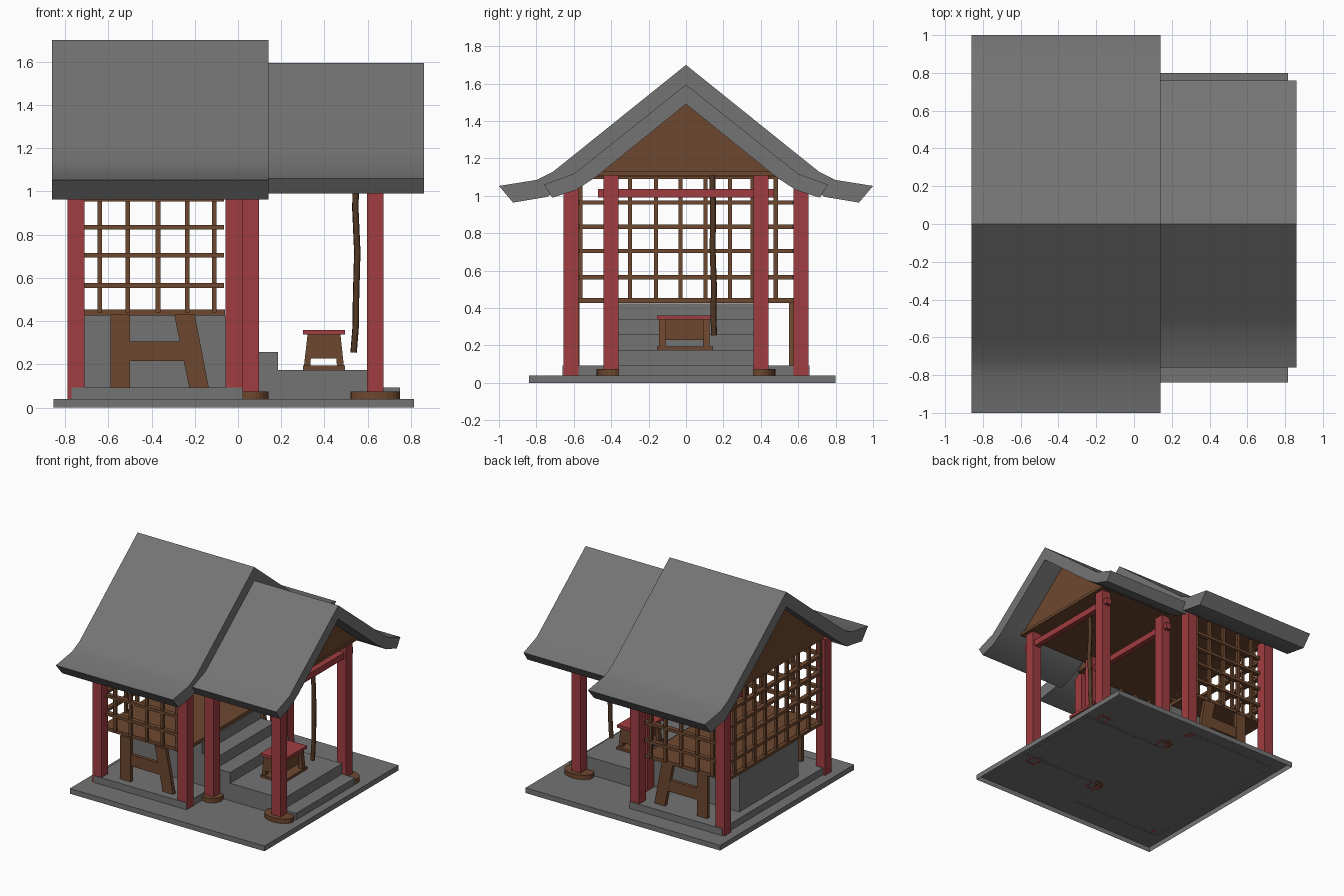
import bpy, bmesh
from math import radians
from mathutils import Matrix

if "Cube" in bpy.data.objects:
    bpy.data.objects.remove(bpy.data.objects["Cube"])


def material(name, rgb):
    m = bpy.data.materials.new(name)
    m.diffuse_color = (*rgb, 1)
    m.use_nodes = True
    m.node_tree.nodes["Principled BSDF"].inputs["Base Color"].default_value = m.diffuse_color
    return m


STONE = material("dark_stone", (0.175, 0.175, 0.175))
RED = material("red_paint", (0.35, 0.047, 0.052))
WOOD = material("wood", (0.155, 0.064, 0.028))
DARK = material("dark_rope", (0.085, 0.04, 0.018))


def finish(name, bm, mat, open_bottom=False):
    bmesh.ops.recalc_face_normals(bm, faces=bm.faces)
    if open_bottom:
        bmesh.ops.delete(bm, geom=[f for f in bm.faces if f.normal.z < -0.9], context="FACES_ONLY")
    me = bpy.data.meshes.new(name)
    bm.to_mesh(me)
    bm.free()
    me.materials.append(mat)
    ob = bpy.data.objects.new(name, me)
    bpy.context.collection.objects.link(ob)
    return ob


def add_box(bm, x0, x1, y0, y1, z0, z1):
    m = Matrix.Translation(((x0 + x1) / 2, (y0 + y1) / 2, (z0 + z1) / 2))
    m = m @ Matrix.Diagonal((x1 - x0, y1 - y0, z1 - z0, 1))
    bmesh.ops.create_cube(bm, size=1, matrix=m)


def boxes(name, dims, mat, open_bottom=False):
    bm = bmesh.new()
    for d in dims:
        add_box(bm, *d)
    return finish(name, bm, mat, open_bottom)


def extrude(name, pts, axis, a, b, mat, open_bottom=False):
    """Extrude a closed 2D outline: axis x takes (y, z), y takes (x, z), z takes (x, y)."""
    place = {"x": lambda p: (a, p[0], p[1]), "y": lambda p: (p[0], a, p[1]),
             "z": lambda p: (p[0], p[1], a)}[axis]
    bm = bmesh.new()
    face = bm.faces.new([bm.verts.new(place(p)) for p in pts])
    new = bmesh.ops.extrude_face_region(bm, geom=[face])["geom"]
    step = [(b - a) * (axis == k) for k in "xyz"]
    bmesh.ops.translate(bm, vec=step, verts=[v for v in new if isinstance(v, bmesh.types.BMVert)])
    return finish(name, bm, mat, open_bottom)


def roof(name, outer, inner, x0, x1):
    left_out = [(-y, z) for y, z in reversed(outer[1:])]
    left_in = [(-y, z) for y, z in inner[1:]]
    ob = extrude(name, left_out + outer + inner[::-1] + left_in, "x", x0, x1, STONE)
    ob.data.shade_smooth()
    ob.data.set_sharp_from_angle(angle=radians(30))


# Hollow base slab and T-shaped plinth set into it
boxes("base_slab", [(-0.853, 0.815, -0.84, 0.80, 0, 0.04)], STONE, True)
extrude("plinth", [(-0.77, -0.66), (0.02, -0.66), (0.02, -0.36), (0.75, -0.36),
                   (0.75, 0.36), (0.02, 0.36), (0.02, 0.66), (-0.77, 0.66)],
        "z", 0.03, 0.093, STONE, True)

# Stone core with steps down to the porch
extrude("stone_steps", [(-0.71, 0.09), (0.64, 0.09), (0.64, 0.175), (0.185, 0.175), (0.185, 0.258),
                        (0.065, 0.258), (0.065, 0.34), (-0.055, 0.34), (-0.055, 0.425),
                        (-0.71, 0.425)], "y", -0.36, 0.36, STONE)

# Roofs with upturned eaves
roof("main_roof", [(0, 1.70), (0.60, 1.218), (0.71, 1.13), (0.80, 1.085), (1.0, 1.053)],
     [(0, 1.585), (0.55, 1.142), (0.64, 1.07), (0.74, 0.995), (0.925, 0.964)], -0.86, 0.14)
roof("porch_roof", [(0, 1.595), (0.50, 1.197), (0.60, 1.118), (0.76, 1.06)],
     [(0, 1.49), (0.42, 1.151), (0.49, 1.095), (0.59, 1.03), (0.715, 0.99)], 0.10, 0.86)

# Gable infills, with flat ceilings underneath
extrude("main_gable", [(-0.61, 1.10), (0, 1.59), (0.61, 1.10)], "x", -0.77, 0.04, WOOD)
extrude("porch_gable", [(-0.47, 1.11), (0, 1.495), (0.47, 1.11)], "x", 0.04, 0.69, WOOD)
boxes("porch_ceiling_trim", [(0.04, 0.70, -0.47, 0.47, 1.108, 1.13)], WOOD)

# Posts, post feet and tie beams
for s, side in ((-1, "front"), (1, "back")):
    for i, x in enumerate((-0.75, -0.018)):
        y = s * 0.615
        boxes(f"{side}_main_post_{i}", [(x - 0.04, x + 0.04, y - 0.04, y + 0.04, 0.04, 1.09)], RED)
    for i, (x, rx) in enumerate(((0.06, 0.08), (0.635, 0.115))):
        y = s * 0.40
        boxes(f"{side}_porch_post_{i}",
              [(x - 0.038, x + 0.038, y - 0.04, y + 0.04, 0.03, 1.12)], RED, True)
        bm = bmesh.new()
        shape = Matrix.Translation((x, y, 0.0575)) @ Matrix.Diagonal((rx, 0.078, 0.035, 1))
        bmesh.ops.create_cone(bm, cap_ends=True, segments=24, radius1=1, radius2=1, depth=1, matrix=shape)
        finish(f"{side}_post_foot_{i}", bm, WOOD)
for i, x in enumerate((0.06, 0.635)):
    boxes(f"tie_beam_{i}", [(x - 0.022, x + 0.022, -0.47, 0.47, 0.99, 1.037)], RED)

# Raised wooden floor
boxes("raised_floor", [(-0.74, -0.06, -0.585, 0.585, 0.427, 0.453)], WOOD)

# Lattice walls on the front, back and left
rails = (0.565, 0.705, 0.835, 0.965)
t = 0.011
for name, y in (("front_lattice", -0.585), ("back_lattice", 0.585)):
    bars = [(x - t, x + t, y - t, y + t, 0.44, 1.11) for x in (-0.64, -0.51, -0.37, -0.235, -0.11)]
    bars += [(-0.72, -0.065, y - 0.018, y + 0.018, z - t, z + t) for z in rails]
    boxes(name, bars, WOOD)
bars = [(-0.75 - t, -0.75 + t, y - t, y + t, 0.44, 1.11)
        for y in (-0.565, -0.43, -0.30, -0.16, -0.03, 0.105, 0.235, 0.355, 0.48)]
bars += [(-0.768, -0.732, -0.58, 0.58, z - t, z + t) for z in rails + (0.44, 1.10)]
boxes("left_lattice", bars, WOOD)

# Braced supports under the floor: upright leg, slanted leg and crossbar
for name, y0 in (("front", -0.60), ("back", 0.552)):
    y1 = y0 + 0.03
    boxes(f"{name}_support_leg", [(-0.59, -0.50, y0, y1, 0.09, 0.43)], WOOD)
    extrude(f"{name}_slanted_leg", [(-0.295, 0.43), (-0.20, 0.43), (-0.135, 0.09), (-0.225, 0.09)],
            "y", y0, y1, WOOD)
    boxes(f"{name}_crossbar", [(-0.51, -0.24, y0 + 0.002, y1 - 0.002, 0.215, 0.305)], WOOD)

# Offering box: lid, body, and two end frames with an opening near the foot
boxes("box_lid", [(0.30, 0.495, -0.155, 0.135, 0.338, 0.36)], RED)
boxes("box_body", [(0.335, 0.46, -0.12, 0.10, 0.228, 0.34)], WOOD)
for name, y0 in (("front", -0.145), ("back", 0.09)):
    extrude(f"box_{name}_frame", [(0.305, 0.19), (0.322, 0.34), (0.474, 0.34), (0.49, 0.19), (0.458, 0.19),
                                  (0.455, 0.228), (0.337, 0.228), (0.334, 0.19)], "y", y0, y0 + 0.035, WOOD)
boxes("box_foot", [(0.30, 0.495, -0.155, 0.145, 0.175, 0.194)], WOOD)

# Hanging rope
cu = bpy.data.curves.new("hanging_rope", "CURVE")
cu.dimensions = "3D"
cu.bevel_depth = 0.016
cu.bevel_resolution = 1
cu.use_fill_caps = True
path = [(0.547, 0.14, 1.12), (0.543, 0.145, 0.92), (0.552, 0.142, 0.72),
        (0.546, 0.15, 0.5), (0.545, 0.146, 0.38), (0.535, 0.15, 0.255)]
sp = cu.splines.new("POLY")
sp.points.add(len(path) - 1)
for p, co in zip(sp.points, path):
    p.co = (*co, 1)
cu.materials.append(DARK)
bpy.context.collection.objects.link(bpy.data.objects.new("hanging_rope", cu))
